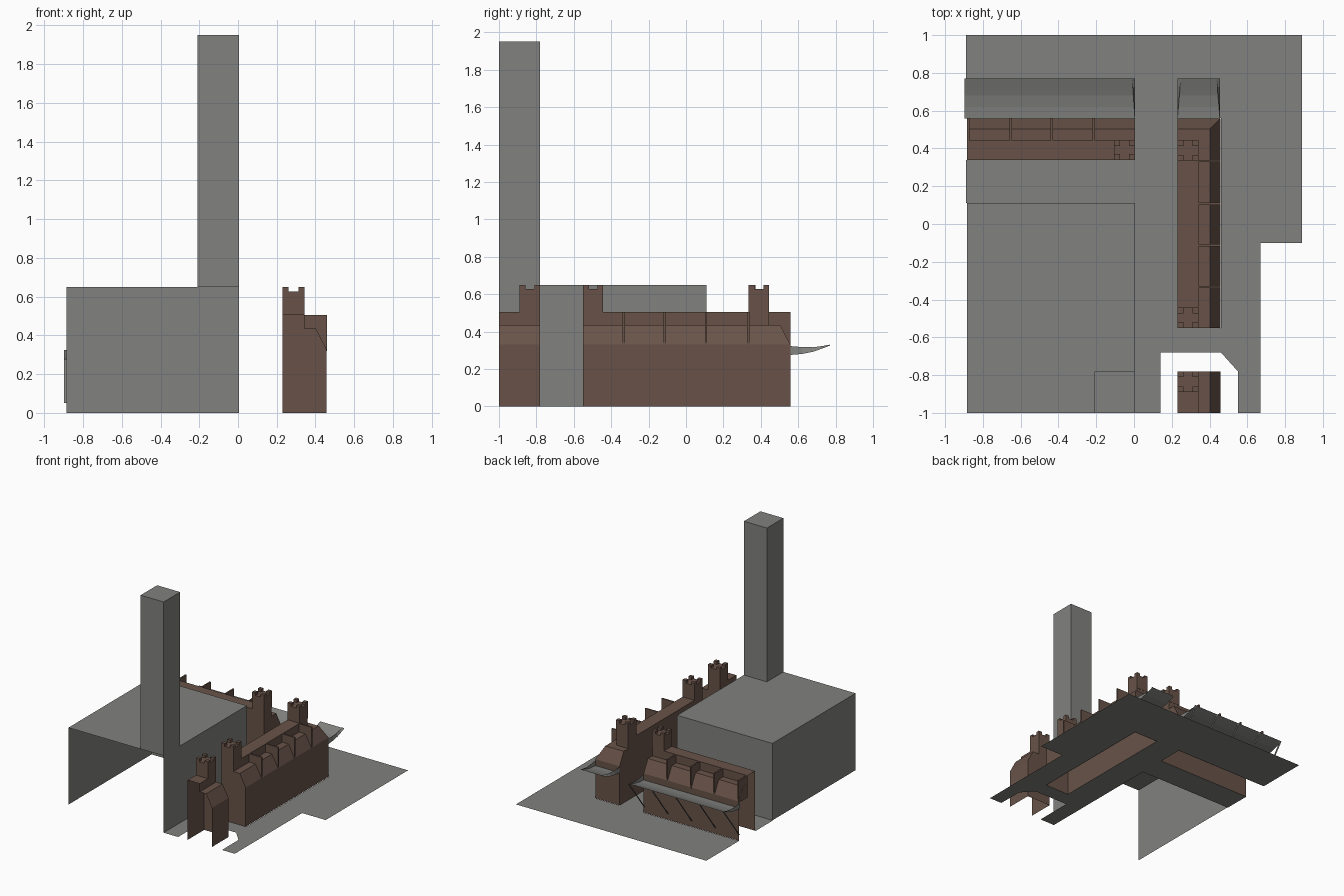
import bpy, bmesh

if "Cube" in bpy.data.objects:
    bpy.data.objects.remove(bpy.data.objects["Cube"])


def material(name, rgb):
    m = bpy.data.materials.new(name)
    m.diffuse_color = (*rgb, 1)
    m.use_nodes = True
    m.node_tree.nodes["Principled BSDF"].inputs["Base Color"].default_value = m.diffuse_color
    return m


GREY = material("concrete grey", (0.22, 0.22, 0.21))
BROWN = material("brown brick", (0.138, 0.086, 0.066))


def mesh_object(name, verts, faces, mat):
    bm = bmesh.new()
    vs = [bm.verts.new(v) for v in verts]
    for f in faces:
        bm.faces.new([vs[i] for i in f])
    bmesh.ops.recalc_face_normals(bm, faces=bm.faces)
    me = bpy.data.meshes.new(name)
    bm.to_mesh(me)
    bm.free()
    me.materials.append(mat)
    ob = bpy.data.objects.new(name, me)
    bpy.context.collection.objects.link(ob)
    return ob


def tiers(name, rect, levels, mat, inset=(0, 0), open_sides=()):
    """Stack rectangular rings (z, inset); inset pulls in the +x / +y sides.
    Sides are numbered 0 front, 1 right, 2 back, 3 left. No bottom."""
    x0, x1, y0, y1 = rect
    verts, faces = [], []
    for z, d in levels:
        xe, ye = x1 - d * inset[0], y1 - d * inset[1]
        verts += [(x0, y0, z), (xe, y0, z), (xe, ye, z), (x0, ye, z)]
    for k in range(len(levels) - 1):
        for s in range(4):
            if s not in open_sides:
                a, b = 4 * k + s, 4 * k + (s + 1) % 4
                faces.append((a, b, b + 4, a + 4))
    n = len(verts)
    faces.append((n - 4, n - 3, n - 2, n - 1))
    # ends without inset have a repeated edge at the ledge: drop zero-area faces
    keep = [f for f in faces if len({verts[i] for i in f}) > 2]
    return mesh_object(name, verts, keep, mat)


def box(name, rect, z0, z1, mat, open_sides=()):
    return tiers(name, rect, [(z0, 0), (z1, 0)], mat, open_sides=open_sides)


# Ground: flat pavement left out under the buildings
def ground(name, pts):
    mesh_object(name, [(x, y, 0) for x, y in pts], [range(len(pts))], GREY)


def ground_rect(name, x0, x1, y0, y1):
    ground(name, [(x0, y0), (x1, y0), (x1, y1), (x0, y1)])


ground_rect("ground_back", -.89, .89, .56, 1)
ground_rect("ground_left_yard", -.89, 0, .11, .34)
ground_rect("ground_alley", 0, .23, -.68, .56)
ground_rect("ground_alley_front", 0, .14, -1, -.68)
ground_rect("ground_passage", .23, .46, -.68, -.55)
ground_rect("ground_right_wing", .67, .89, -.10, .56)
ground("ground_right", [(.46, .56), (.46, -.68), (.55, -.78), (.55, -1), (.67, -1), (.67, .56)])

# Large hall (open toward the front boundary) and tall tower
box("large_hall", (-.885, .005, -1, .11), 0, .65, GREY, open_sides=(0,))
box("tall_tower", (-.21, .005, -1, -.78), .65, 1.95, GREY)

# Brick ranges with stepped, sloping shoulders
LEVELS = [(0, 0), (.33, 0), (.435, .055), (.435, .115), (.505, .115)]
tiers("right_range", (.23, .457, -.55, .558), LEVELS, BROWN, inset=(1, 1))
tiers("front_range", (.23, .457, -1, -.78), LEVELS, BROWN, inset=(1, 0), open_sides=(0,))
tiers("left_range", (-.885, .005, .34, .558), LEVELS, BROWN, inset=(0, 1), open_sides=(3,))

# Buttress fins over the shoulders
for i, y in enumerate((-.333, -.113, .107, .333)):
    box(f"right_buttress_{i}", (.342, .459, y - .006, y + .006), .32, .505, BROWN)
for i, x in enumerate((-.878, -.652, -.435, -.213)):
    box(f"left_buttress_{i}", (x - .006, x + .006, .443, .56), .32, .505, BROWN)


# Crenellated turrets: shaft plus four corner merlons
def turret(name, x0, x1, y0, y1):
    box(name + "_shaft", (x0, x1, y0, y1), .505, .627, BROWN)
    w = .031
    for i, mx in enumerate((x0, x1 - w)):
        for j, my in enumerate((y0, y1 - w)):
            box(f"{name}_merlon_{i}{j}", (mx, mx + w, my, my + w), .627, .65, BROWN)


turret("turret_left", -.105, .005, .34, .445)
turret("turret_right_back", .23, .342, .335, .445)
turret("turret_right_front", .23, .342, -.55, -.443)
turret("turret_passage", .23, .342, -.89, -.78)


# Curved canopies with raised end cheeks
LOW = [(.558, .275), (.62, .28), (.68, .292), (.725, .308), (.77, .325)]
TOP = [(.558, .322), (.62, .317), (.68, .316), (.725, .322), (.77, .33)]


def canopy(name, x0, x1, cheeks):
    n = len(LOW)
    verts = [(x, y, z) for x in (x0, x1) for y, z in LOW]
    mesh_object(name, verts, [(i, i + 1, n + i + 1, n + i) for i in range(n - 1)], GREY)
    for k, (x, lean) in enumerate(cheeks):
        cv = [(x, y, z) for y, z in LOW]
        cv += [(x + lean * (y - .558) / .21, y, z) for y, z in TOP]
        mesh_object(f"{name}_cheek_{k}", cv,
                    [(i, i + 1, n + i + 1, n + i) for i in range(n - 1)], GREY)


canopy("left_canopy", -.898, .005, [(.005, -.015), (-.898, .0)])
canopy("right_canopy", .23, .455, [(.23, .018), (.455, -.018)])

# Thin sloping struts beneath the left canopy
for i in range(5):
    x = -.898 + i * .222
    mesh_object(f"canopy_strut_{i}",
                [(x, .56, .05), (x + .015, .56, .05), (x + .015, .768, .322), (x, .768, .322)],
                [(0, 1, 2, 3)], GREY)
